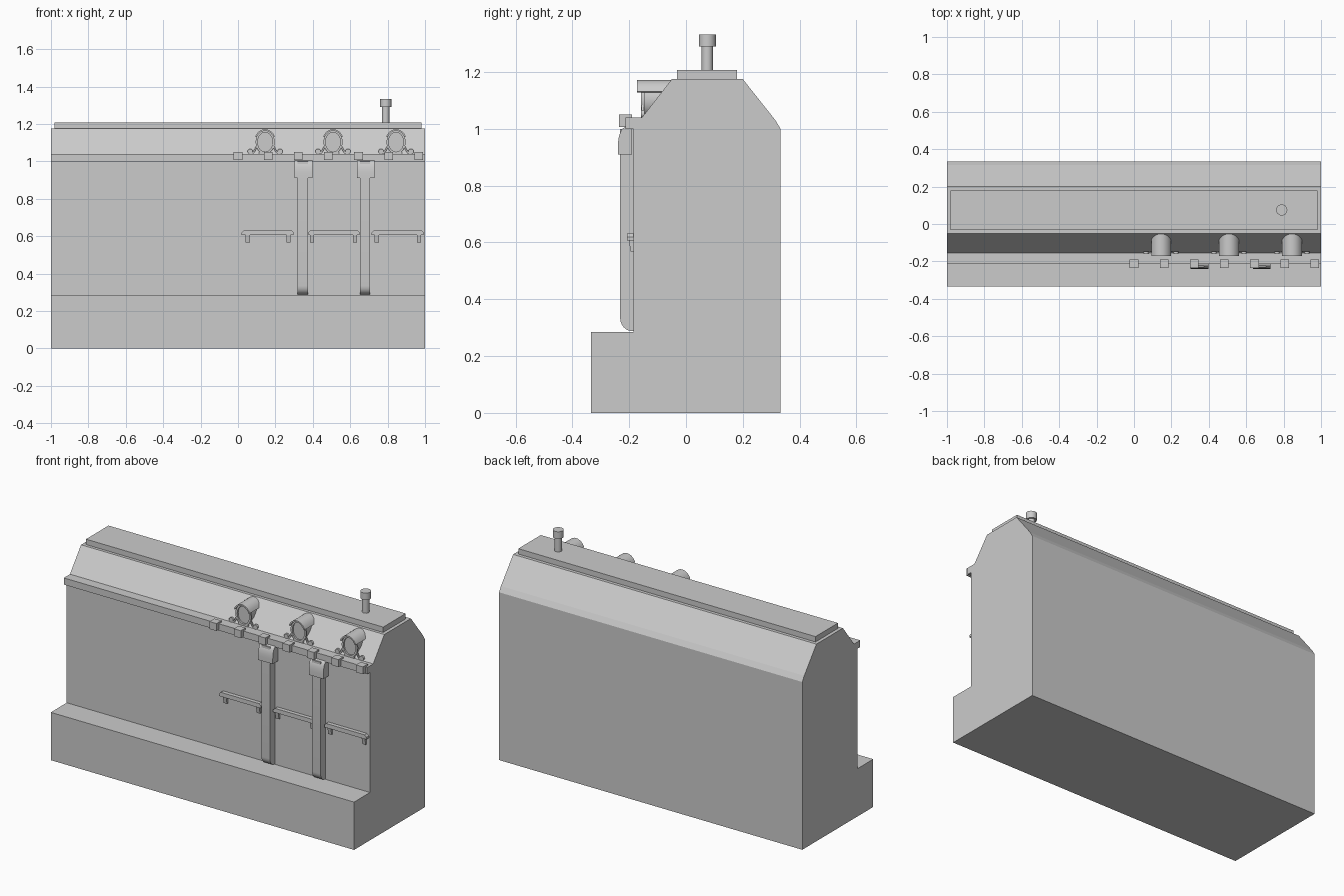
import bpy, bmesh, math
from mathutils import Vector

if "Cube" in bpy.data.objects:
    bpy.data.objects.remove(bpy.data.objects["Cube"])

stone = bpy.data.materials.new("light_grey_stone")
stone.diffuse_color = (0.6, 0.6, 0.6, 1)
stone.use_nodes = True
stone.node_tree.nodes["Principled BSDF"].inputs["Base Color"].default_value = stone.diffuse_color


def finish(name, bm, smooth=False):
    bmesh.ops.recalc_face_normals(bm, faces=bm.faces)
    me = bpy.data.meshes.new(name)
    bm.to_mesh(me)
    bm.free()
    me.materials.append(stone)
    ob = bpy.data.objects.new(name, me)
    bpy.context.collection.objects.link(ob)
    if smooth:
        bpy.context.view_layer.objects.active = ob
        ob.select_set(True)
        bpy.ops.object.shade_smooth_by_angle(angle=math.radians(35))
        ob.select_set(False)
    return ob


def extrude(name, pts, direction, smooth=False):
    """Closed polygon of 3D points swept along a direction."""
    bm = bmesh.new()
    f = bm.faces.new([bm.verts.new(p) for p in pts])
    r = bmesh.ops.extrude_face_region(bm, geom=[f])
    vs = [g for g in r["geom"] if isinstance(g, bmesh.types.BMVert)]
    bmesh.ops.translate(bm, verts=vs, vec=Vector(direction))
    return finish(name, bm, smooth)


def side_profile(name, yz, x0, x1, smooth=False):
    return extrude(name, [(x0, y, z) for y, z in yz], (x1 - x0, 0, 0), smooth)


def front_profile(name, xz, y0, y1, smooth=False):
    return extrude(name, [(x, y0, z) for x, z in xz], (0, y1 - y0, 0), smooth)


def box(name, x0, x1, y0, y1, z0, z1):
    return side_profile(name, [(y0, z0), (y1, z0), (y1, z1), (y0, z1)], x0, x1)


def cylinder(name, x, y, r, z0, z1, n=16):
    pts = [(x + r * math.cos(2 * math.pi * i / n), y + r * math.sin(2 * math.pi * i / n), z0)
           for i in range(n)]
    return extrude(name, pts, (0, 0, z1 - z0), True)


def oval(x, z, rx, rz, n=24):
    return [(x + rx * math.cos(2 * math.pi * i / n), z + rz * math.sin(2 * math.pi * i / n))
            for i in range(n)]


def ring(name, outer, inner, y0, y1):
    """Oval frame between two matching loops."""
    bm = bmesh.new()
    loops = [[bm.verts.new((x, y, z)) for x, z in lp]
             for lp, y in ((outer, y0), (inner, y0), (inner, y1), (outer, y1))]
    n = len(outer)
    for k in range(4):
        a, b = loops[k], loops[(k + 1) % 4]
        for i in range(n):
            j = (i + 1) % n
            bm.faces.new((a[i], a[j], b[j], b[i]))
    return finish(name, bm, True)


# Main building with plinth, and sloped roof
side_profile("building", [(-.335, 0), (.333, 0), (.333, 1.0), (.315, 1.03), (.2, 1.175),
                          (-.05, 1.175), (-.155, 1.04), (-.185, 1.04), (-.185, .285),
                          (-.335, .285)], -1, 1)
box("cornice", -1, 1, -.213, -.18, 1.0, 1.04)
box("roof_slab", -.98, .98, -.032, .18, 1.17, 1.207)

# Chimney
cylinder("chimney_pipe", .79, .075, .02, 1.2, 1.295)
cylinder("chimney_cap", .79, .075, .03, 1.29, 1.332)

# Cornice blocks
for i in range(7):
    x = i * .161
    box("cornice_block", x - .023, x + .023, -.236, -.19, 1.006, 1.05)

# Pilasters with curved foot and rounded head
for x in (.345, .679):
    foot = [(-.19 - .042 * math.sin(a), .335 - .047 * math.cos(a))
            for a in (i * math.pi / 12 for i in range(7))]
    side_profile("pilaster", [(-.18, 1.0), (-.18, .287)] + foot + [(-.232, 1.0)],
                 x - .028, x + .028, True)
    cap = [(-.215 - .025 * math.sin(a), .935 + .07 * math.cos(a))
           for a in (i * math.pi / 12 for i in range(7))]
    side_profile("pilaster_head", [(-.19, .91), (-.19, 1.005)] + cap + [(-.24, .91)],
                 x + .004 - .048, x + .004 + .048, True)

# Window sills on small brackets
for x0, x1, b0, b1 in ((.02, .297, .052, .27), (.377, .65, .395, .625), (.715, .992, .742, .967)):
    front_profile("sill", [(x0, .607), (x1, .607), (x1, .62), (x1 - .012, .632),
                           (x0 + .012, .632), (x0, .62)], -.208, -.18)
    for b in (b0, b1):
        side_profile("sill_bracket", [(-.18, .566), (-.194, .566), (-.202, .61), (-.18, .61)],
                     b - .011, b + .011)

# Oval dormers with hood, frame and scrolls
for x in (.145, .508, .845):
    zc = 1.103
    front_profile("dormer_body", oval(x, zc, .044, .058), -.148, -.06, True)
    ring("dormer_frame", oval(x, zc, .051, .064), oval(x, zc, .04, .052), -.158, -.146)
    box("dormer_base", x - .032, x + .032, -.158, -.12, 1.038, 1.05)
    arc = [math.radians(25 + 13 * i) for i in range(11)]
    top = [(x + .058 * math.cos(a), zc + .069 * math.sin(a)) for a in arc]
    low = [(x + .050 * math.cos(a), zc + .060 * math.sin(a)) for a in reversed(arc)]
    front_profile("dormer_hood", top + low, -.172, -.052, True)
    for s in (-1, 1):
        front_profile("dormer_scroll", oval(x + s * .08, 1.053, .014, .014, 12), -.158, -.146, True)
        # Curved arm joining the scroll to the frame
        t = [i / 6 for i in range(7)]
        up = [(x + s * (.078 - .034 * u), 1.045 + .05 * u * u) for u in t]
        dn = [(px - s * .006, pz - .006) for px, pz in reversed(up)]
        front_profile("dormer_scroll_arm", up + dn, -.156, -.148)
